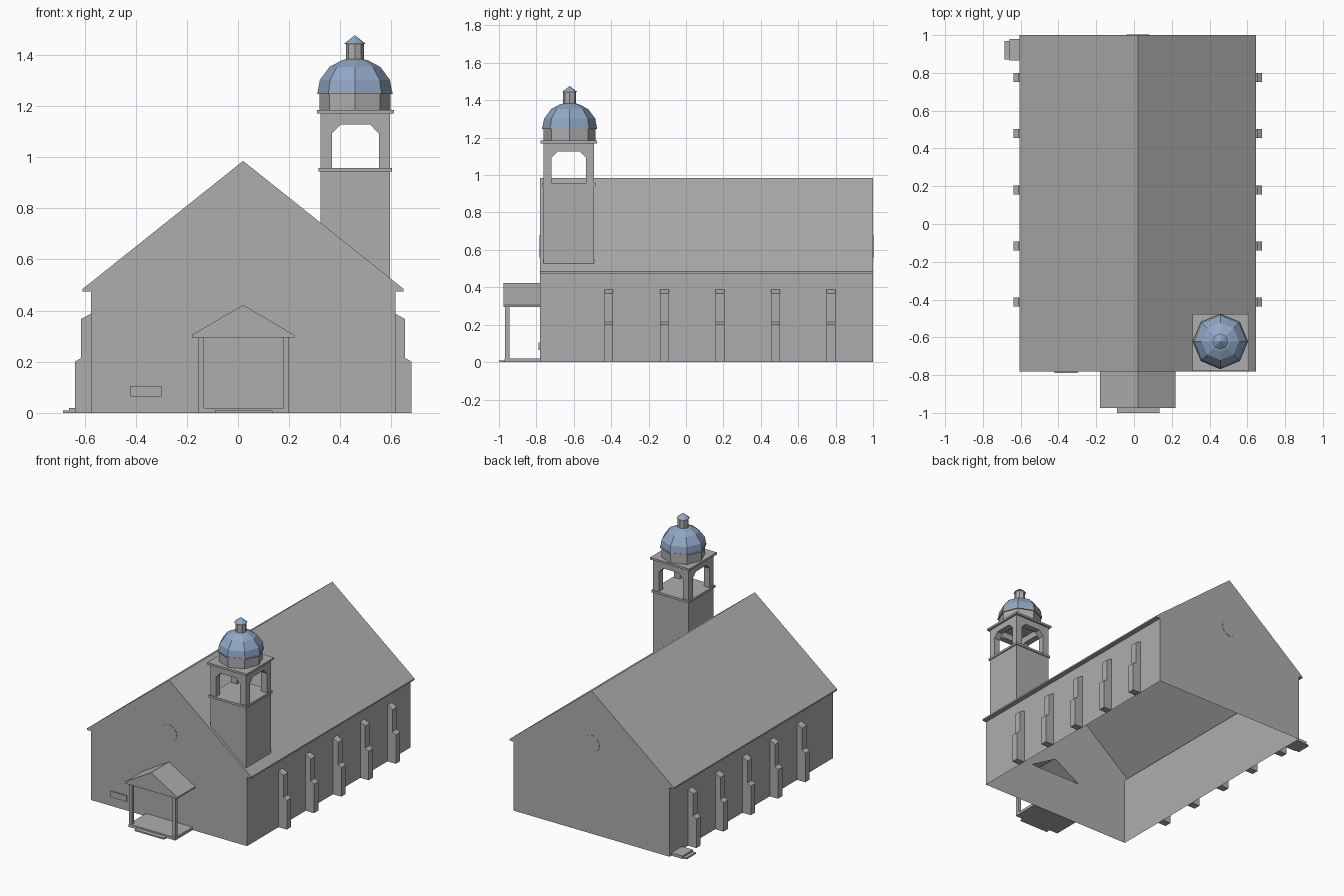
import bpy, bmesh, math
from mathutils import Vector

old = bpy.data.objects.get("Cube")
if old:
    bpy.data.objects.remove(old)


def material(name, color):
    m = bpy.data.materials.new(name)
    m.use_nodes = True
    m.diffuse_color = (*color, 1)
    m.node_tree.nodes["Principled BSDF"].inputs["Base Color"].default_value = (*color, 1)
    return m


STONE = material("stone grey", (0.42, 0.42, 0.42))
BLUE = material("dome blue", (0.28, 0.39, 0.56))


def finish(name, bm, mat=STONE):
    bmesh.ops.remove_doubles(bm, verts=bm.verts, dist=0.0001)
    bmesh.ops.recalc_face_normals(bm, faces=bm.faces)
    me = bpy.data.meshes.new(name)
    bm.to_mesh(me)
    bm.free()
    me.materials.append(mat)
    ob = bpy.data.objects.new(name, me)
    bpy.context.collection.objects.link(ob)
    return ob


def box(name, x, y, z):
    bm = bmesh.new()
    bmesh.ops.create_cube(bm, size=1)
    for v in bm.verts:
        v.co = Vector(r[0] + (c + 0.5) * (r[1] - r[0]) for c, r in zip(v.co, (x, y, z)))
    return finish(name, bm)


def prism(name, points, start, end, place=lambda u, w, d: (u, d, w)):
    """Extrude a closed 2D profile between two depths."""
    bm = bmesh.new()
    rings = [[bm.verts.new(place(u, w, d)) for u, w in points] for d in (start, end)]
    for ring in rings:
        bm.faces.new(ring)
    for i in range(len(points)):
        j = (i + 1) % len(points)
        bm.faces.new((rings[0][i], rings[0][j], rings[1][j], rings[1][i]))
    return finish(name, bm)


def lathe(name, profile, center, sides=8, mat=STONE):
    """Stack of polygon rings (radius, height), capped at both ends."""
    bm = bmesh.new()
    rings = []
    for r, z in profile:
        rings.append([bm.verts.new((center[0] + r * math.cos(a), center[1] + r * math.sin(a), z))
                      for a in (math.tau * i / sides for i in range(sides))])
    for lo, hi in zip(rings, rings[1:]):
        for i in range(sides):
            j = (i + 1) % sides
            bm.faces.new((lo[i], lo[j], hi[j], hi[i]))
    bm.faces.new(rings[0])
    bm.faces.new(rings[-1])
    return finish(name, bm, mat)


# Main hall: open-bottomed shell, the front pierced by the porch gable
MID, FRONT, BACK = 0.02, -0.78, 1.0
WALL, EAVE, RIDGE = 0.595, 0.627, 0.985
half = [(WALL, 0), (WALL, 0.475), (EAVE, 0.475), (EAVE, 0.485), (0, RIDGE)]
gable_hole = [(0, 0.415), (0.2, 0.3), (0, 0.3)]
bm = bmesh.new()
for s in (-1, 1):
    outline = [(MID + s * u, w) for u, w in half]
    for (u0, w0), (u1, w1) in zip(outline, outline[1:]):
        bm.faces.new([bm.verts.new(p) for p in
                      ((u0, FRONT, w0), (u1, FRONT, w1), (u1, BACK, w1), (u0, BACK, w0))])
    hole = [(MID + s * u, w) for u, w in gable_hole]
    for y, extra in ((FRONT, hole), (BACK, [])):
        bm.faces.new([bm.verts.new((u, y, w)) for u, w in outline + extra + [(MID, 0)]])
finish("hall", bm)

# Round gable plates
for name, y0, y1 in (("front_round_plate", FRONT - 0.002, FRONT), ("back_round_plate", BACK, BACK + 0.002)):
    circle = [(MID + 0.06 * math.cos(math.tau * i / 16), 0.62 + 0.06 * math.sin(math.tau * i / 16))
              for i in range(16)]
    prism(name, circle, y0, y1)

# Stepped buttresses along both side walls
step = [(0, 0), (0.063, 0), (0.063, 0.2), (0.038, 0.215), (0.038, 0.367), (0, 0.388)]
for side, s in (("left", 1), ("right", -1)):
    for i in range(5):
        y = -0.413 + i * 0.297
        prism(f"{side}_buttress_{i + 1}", [(MID + s * (WALL + u), w) for u, w in step],
              y - 0.024, y + 0.024)

# Front porch
prism("porch_roof", [(-0.18, 0.295), (0.22, 0.295), (0.22, 0.305), (MID, 0.422), (-0.18, 0.305)],
      -0.975, FRONT).data
porch = bpy.data.objects["porch_roof"].data
bm = bmesh.new()
bm.from_mesh(porch)
bmesh.ops.delete(bm, geom=[f for f in bm.faces if f.calc_center_median().y > FRONT - 0.001],
                 context='FACES_ONLY')
bm.to_mesh(porch)
bm.free()
for side, x in (("right", -0.155), ("left", 0.177)):
    box(f"{side}_porch_post", (x, x + 0.022), (-0.967, -0.945), (0.02, 0.296))
box("porch_floor", (-0.155, 0.2), (-0.97, FRONT), (0, 0.02))
box("porch_step", (-0.09, 0.135), (-1.0, -0.97), (0, 0.01))
box("wall_plaque", (-0.42, -0.3), (FRONT - 0.009, FRONT), (0.065, 0.105))

# Side doorstep
box("side_landing", (-0.66, MID - WALL), (0.865, 0.98), (0, 0.02))
box("side_step", (-0.685, -0.66), (0.87, 0.97), (0, 0.01))

# Tower shaft, its foot cut to the roof slope
TX, TY, TR = 0.459, -0.627, 0.136


def roof_height(x):
    return RIDGE - (x - MID) * (RIDGE - 0.485) / EAVE


prism("tower_shaft", [(TX - TR, roof_height(TX - TR)), (TX + TR, roof_height(TX + TR)),
                      (TX + TR, 0.945), (TX - TR, 0.945)], TY - TR, TY + TR)
for name, r, z in (("belfry_floor", 0.144, (0.943, 0.958)), ("belfry_cornice", 0.15, (1.17, 1.184))):
    box(name, (TX - r, TX + r), (TY - r, TY + r), z)

# Belfry: four walls with chamfered openings
arch = [(-TR, 0.955), (-0.092, 0.955), (-0.092, 1.092), (-0.058, 1.127)]
arch = arch + [(-u, w) for u, w in reversed(arch)] + [(TR, 1.172), (-TR, 1.172)]
for name, s in (("front", -1), ("back", 1)):
    prism(f"belfry_{name}_wall", arch, s * TR + TY, s * 0.092 + TY,
          lambda u, w, d: (TX + u, d, w))
for name, s in (("right", -1), ("left", 1)):
    prism(f"belfry_{name}_wall", arch, s * TR + TX, s * 0.092 + TX,
          lambda u, w, d: (d, TY + u, w))

# Octagonal drum, dome and lantern
top = (TX - 0.002, TY + 0.005)
lathe("drum", [(0.139, 1.183), (0.139, 1.248)], top)
lathe("drum_ring", [(0.147, 1.247), (0.147, 1.257)], top)
lathe("dome", [(0.145, 1.256), (0.137, 1.302), (0.099, 1.353), (0.054, 1.377), (0.028, 1.385)],
      top, mat=BLUE)
lathe("lantern", [(0.035, 1.376), (0.035, 1.446)], top)
lathe("lantern_cap", [(0.042, 1.443), (0.001, 1.476)], top, mat=BLUE)
